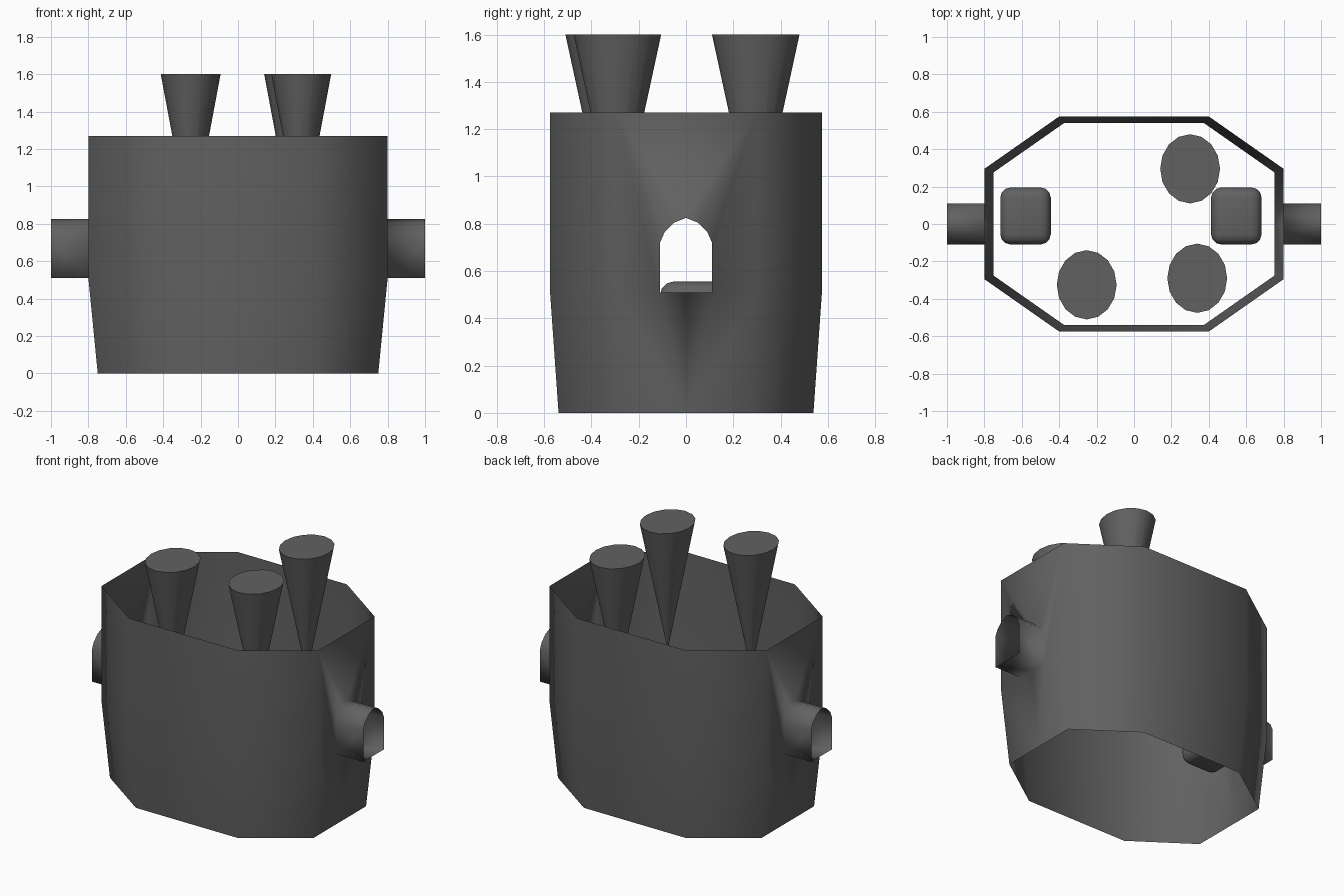
import bpy
import bmesh
from mathutils import Matrix, Vector

cube = bpy.data.objects.get("Cube")
if cube:
    bpy.data.objects.remove(cube, do_unlink=True)

grey = bpy.data.materials.new("dark_grey")
grey.use_nodes = True
colour = (0.12, 0.12, 0.12, 1)
grey.diffuse_color = colour
grey.node_tree.nodes["Principled BSDF"].inputs["Base Color"].default_value = colour


def make_object(name, bm):
    """Turn a bmesh into a smooth grey object."""
    bmesh.ops.recalc_face_normals(bm, faces=bm.faces)
    mesh = bpy.data.meshes.new(name)
    for face in bm.faces:
        face.smooth = True
    bm.to_mesh(mesh)
    bm.free()
    mesh.materials.append(grey)
    obj = bpy.data.objects.new(name, mesh)
    bpy.context.collection.objects.link(obj)
    return obj


def sharpen(obj):
    bpy.ops.object.select_all(action="DESELECT")
    obj.select_set(True)
    bpy.context.view_layer.objects.active = obj
    bpy.ops.object.shade_smooth_by_angle(angle=0.7)


# Open octagonal tub: one quarter of the thin wall, mirrored twice
LEVELS = [(0, 0.9375), (0.51, 1), (1.27, 1)]
OUTLINE = [(0, 0.575), (0.4, 0.575), (0.8, 0.295), (0.8, 0)]
bm = bmesh.new()
rings = [[bm.verts.new((x * s, y * s, z)) for x, y in OUTLINE] for z, s in LEVELS]
low, mid, top = rings
for a, b in ((low, mid), (mid, top)):
    for i in range(2):
        bm.faces.new((a[i], a[i + 1], b[i + 1], b[i]))

# Arched spout opening in the end wall, drawn out into a hollow spout
ARCH = [(0.11, 0.51), (0.11, 0.72), (0.09, 0.765), (0.05, 0.805), (0, 0.825)]
inner = [mid[3]] + [bm.verts.new((0.8, y, z)) for y, z in ARCH]
outer = [bm.verts.new(v.co + Vector((0.2, 0, 0))) for v in inner]
for i in range(len(ARCH)):
    bm.faces.new((inner[i], outer[i], outer[i + 1], inner[i + 1]))
bm.faces.new([low[2], low[3], mid[3], inner[1], mid[2]])
bm.faces.new([mid[2]] + inner[1:] + [top[3], top[2]])
tub = make_object("tub_with_spouts", bm)
mirror = tub.modifiers.new("Mirror", "MIRROR")
mirror.use_axis = (True, True, False)
mirror.merge_threshold = 0.001

# Upturned cones standing out of the tub
for name, x, y in (("front_right_cone", -0.253, -0.325),
                   ("front_left_cone", 0.338, -0.29),
                   ("back_left_cone", 0.3, 0.295)):
    bm = bmesh.new()
    bmesh.ops.create_cone(bm, cap_ends=True, segments=16, radius1=0.003, radius2=1, depth=0.85,
                          matrix=Matrix.Diagonal((0.16, 0.185, 1, 1)))
    bmesh.ops.translate(bm, verts=bm.verts, vec=(x, y, 1.175))
    sharpen(make_object(name, bm))

# Rounded blocks inside the tub
for name, x in (("right_block", -0.58), ("left_block", 0.547)):
    bm = bmesh.new()
    bmesh.ops.create_cube(bm, size=1, matrix=Matrix.Translation((x, 0.043, 0.465))
                          @ Matrix.Diagonal((0.27, 0.305, 0.18, 1)))
    bmesh.ops.bevel(bm, geom=bm.edges[:], offset=0.055, segments=3, profile=0.5, affect="EDGES")
    sharpen(make_object(name, bm))
